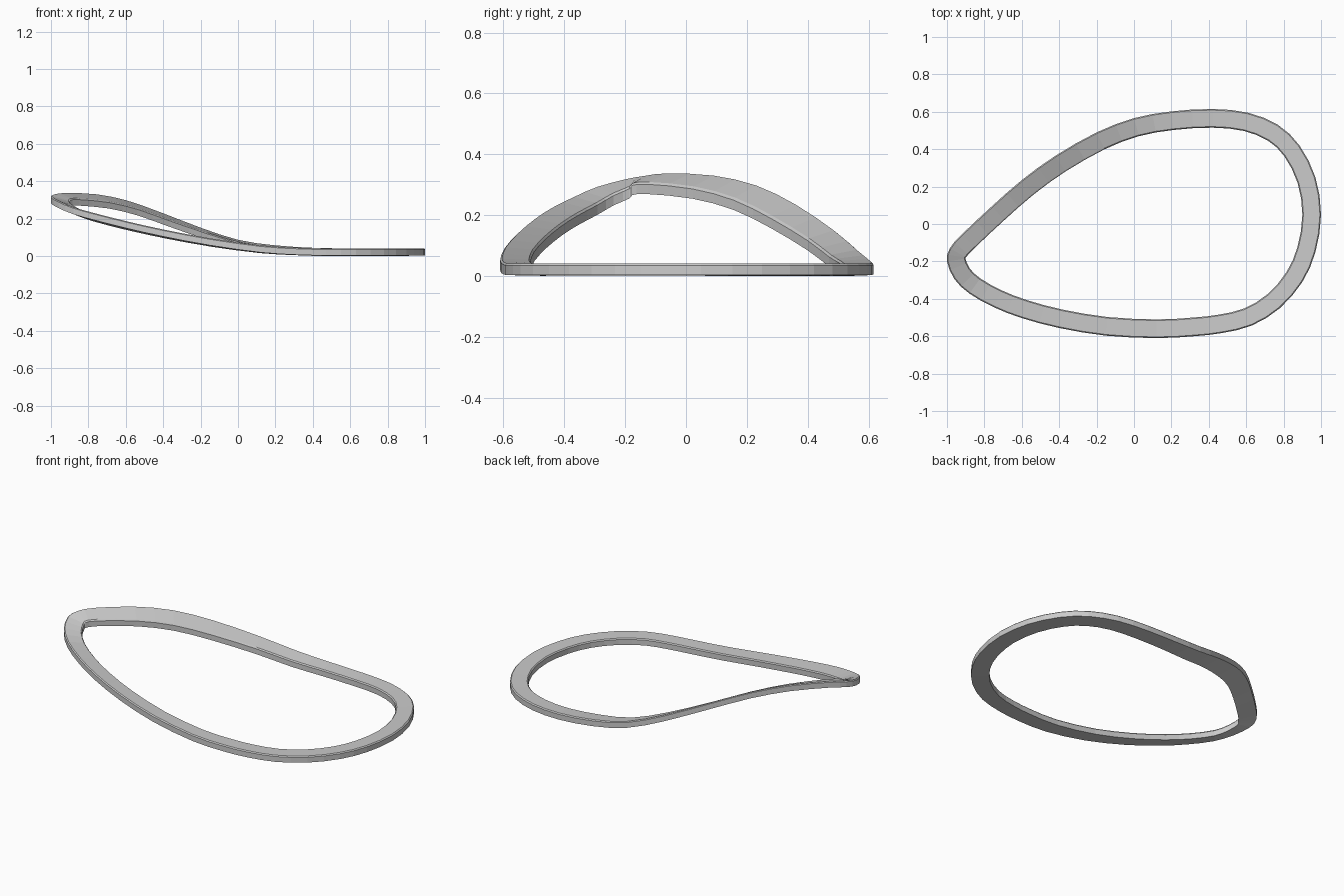
import bpy, bmesh
from mathutils import Vector

# Outer rim stations: x, y, height of top edge, drop towards the inner edge
RIM = [
    (1.00, 0.05, .044, .002), (0.97, 0.25, .044, .003), (0.885, 0.42, .044, .003),
    (0.77, 0.53, .044, .003), (0.61, 0.595, .044, .003), (0.42, 0.615, .046, .005),
    (0.20, 0.602, .060, .008), (0.00, 0.566, .090, .018), (-0.20, 0.49, .155, .030),
    (-0.42, 0.365, .240, .043), (-0.60, 0.235, .303, .045), (-0.76, 0.095, .335, .040),
    (-0.92, -0.055, .342, .032), (-0.985, -0.13, .334, .028), (-1.00, -0.20, .322, .026),
    (-0.96, -0.295, .297, .024), (-0.88, -0.372, .264, .022), (-0.75, -0.445, .228, .020),
    (-0.60, -0.503, .190, .016), (-0.40, -0.556, .145, .012), (-0.15, -0.597, .098, .008),
    (0.12, -0.61, .060, .004), (0.32, -0.60, .047, .002), (0.47, -0.583, .044, .002),
    (0.63, -0.543, .044, .002), (0.78, -0.45, .044, .002), (0.90, -0.31, .044, .002),
    (0.97, -0.15, .044, .002),
]
WIDTH, THICK, BEVEL = 0.10, 0.038, 0.006

# Insert a smooth midpoint between the stations
pts = []
n = len(RIM)
for i in range(n):
    p0, p1, p2, p3 = (Vector(RIM[(i + k) % n]) for k in (-1, 0, 1, 2))
    pts += [p1, (p1 + p2) * 0.5625 - (p0 + p3) * 0.0625]

# Sweep a flat band section with small top bevels around the rim
bm = bmesh.new()
rings = []
m = len(pts)
for i, p in enumerate(pts):
    t = pts[(i + 2) % m] - pts[i - 2]
    inward = Vector((-t[1], t[0])).normalized()
    ring = []
    for s, h in ((0, -THICK), (0, -BEVEL), (BEVEL, 0), (WIDTH - BEVEL, 0),
                 (WIDTH, -BEVEL), (WIDTH, -THICK)):
        z = p[2] + h - p[3] * s / WIDTH
        ring.append(bm.verts.new((p[0] + inward.x * s, p[1] + inward.y * s, z)))
    rings.append(ring)
for i in range(m):
    a, b = rings[i], rings[(i + 1) % m]
    for j in range(6):
        k = (j + 1) % 6
        bm.faces.new((a[j], b[j], b[k], a[k]))
bmesh.ops.recalc_face_normals(bm, faces=bm.faces)

# Rest the band on the ground
low = min(v.co.z for v in bm.verts)
bmesh.ops.translate(bm, verts=bm.verts, vec=(0, 0, -low))
mesh = bpy.data.meshes.new("curved_ring_band")
bm.to_mesh(mesh)
bm.free()
band = bpy.data.objects.new("curved_ring_band", mesh)
bpy.context.collection.objects.link(band)
